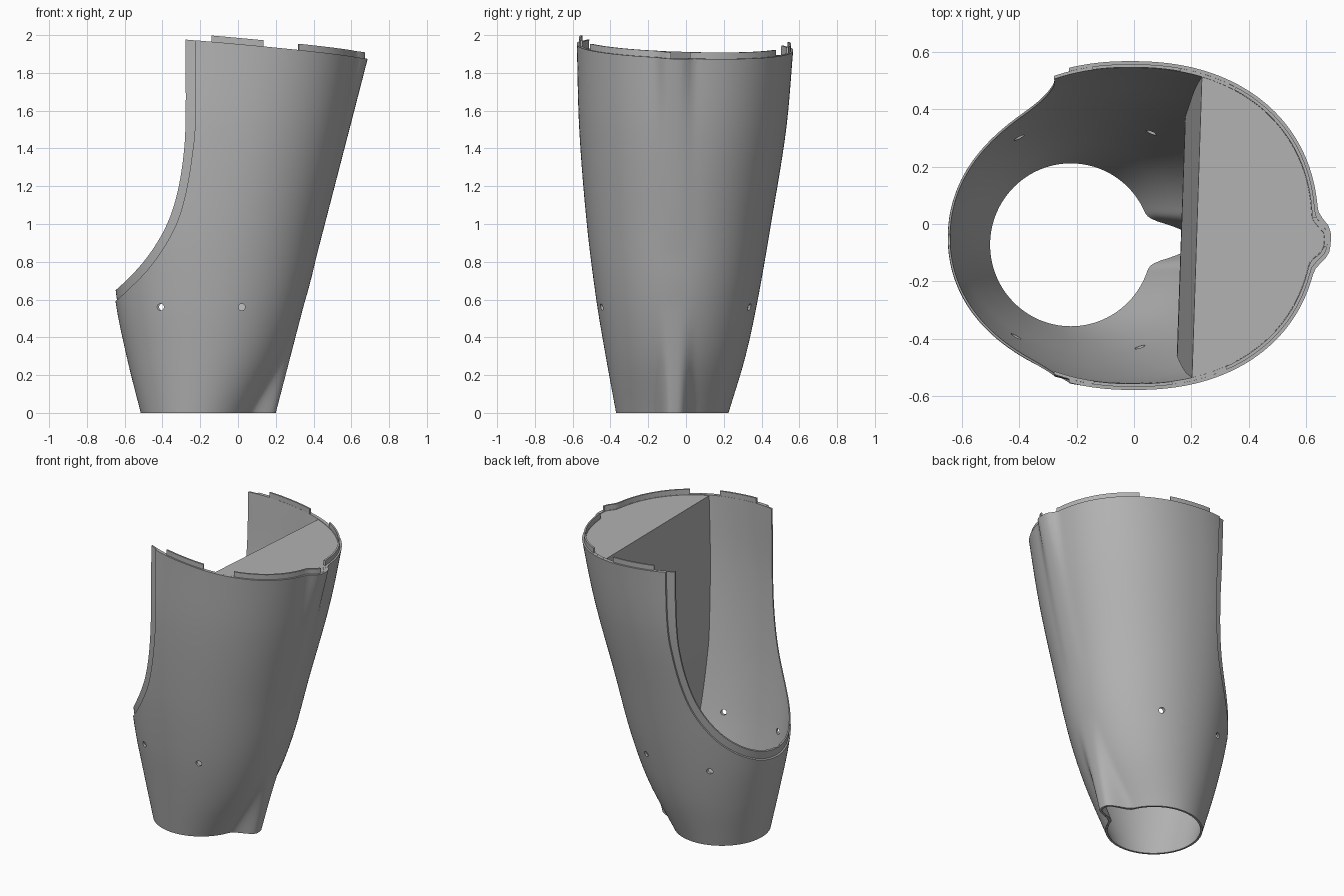
import bpy, bmesh, math
from mathutils import Matrix

if "Cube" in bpy.data.objects:
    bpy.data.objects.remove(bpy.data.objects["Cube"])

grey = bpy.data.materials.new("plain_grey")
grey.use_nodes = True
colour = (0.45, 0.45, 0.45, 1)
grey.diffuse_color = colour
grey.node_tree.nodes["Principled BSDF"].inputs["Base Color"].default_value = colour

# height, then back, front, right and left limits of the shell
SECTIONS = [
    (0, -.515, .075, -.37, .225),
    (.3, -.59, .245, -.425, .315),
    (.6, -.65, .357, -.475, .38),
    (1, -.69, .455, -.525, .45),
    (1.5, -.70, .575, -.565, .53),
    (1.95, -.65, .655, -.578, .57),
]
COLS, ROWS = 192, 44


def smooth_path(keys, u):
    """Cubic interpolation of rows (u, values...)"""
    i = 0
    while i < len(keys) - 2 and u > keys[i + 1][0]:
        i += 1

    def slope(j, k):
        a, b = keys[max(j - 1, 0)], keys[min(j + 1, len(keys) - 1)]
        return (b[k] - a[k]) / (b[0] - a[0])
    p, q = keys[i], keys[i + 1]
    h = q[0] - p[0]
    s = (u - p[0]) / h
    return [p[k] * (2*s**3 - 3*s*s + 1) + q[k] * (3*s*s - 2*s**3)
            + h * (slope(i, k) * (s**3 - 2*s*s + s) + slope(i + 1, k) * (s**3 - s*s))
            for k in range(1, len(p))]


def section(angle, z, depth):
    """Point on the shell, moved inward by depth, with the lower front ridge"""
    x0, x1, y0, y1 = smooth_path(SECTIONS, z)
    d = depth * (.6 + .2 * z)
    n = 2 + .12 * z
    c, s = math.cos(angle), math.sin(angle)
    x = (x0 + x1) / 2 + ((x1 - x0) / 2 - d) * math.copysign(abs(c) ** (2 / n), c)
    y = (y0 + y1) / 2 + ((y1 - y0) / 2 - d) * math.copysign(abs(s) ** (2 / n), s)
    if c > 0:
        bump = max(0, .2 + .26 * z - x1)
        x += bump * math.exp(-((y + .06) / (.078 - d)) ** 4)
    return x, y


def rim_height(x, y):
    return 1.935 - .09 * x - .03 * y


def shell_point(angle, t, depth, lift=0):
    z = t * rim_height(*section(angle, 1.93, depth))
    x, y = section(angle, z, depth)
    return x, y, z + lift


def smooth(ob):
    bpy.ops.object.select_all(action='DESELECT')
    ob.select_set(True)
    bpy.context.view_layer.objects.active = ob
    bpy.ops.object.shade_smooth_by_angle(angle=math.radians(30))


def finish(bm, name):
    bmesh.ops.recalc_face_normals(bm, faces=bm.faces)
    mesh = bpy.data.meshes.new(name)
    bm.to_mesh(mesh)
    bm.free()
    ob = bpy.data.objects.new(name, mesh)
    bpy.context.collection.objects.link(ob)
    mesh.materials.append(grey)
    smooth(ob)
    return ob


def skin(bm, loops, wrap):
    """Quads between successive loops; three or more loops close into a tube"""
    rows = [[bm.verts.new(p) for p in loop] for loop in loops]
    following = rows[1:] + (rows[:1] if len(rows) > 2 else [])
    for a, b in zip(rows, following):
        for i in range(len(a) if wrap else len(a) - 1):
            j = (i + 1) % len(a)
            bm.faces.new((a[i], a[j], b[j], b[i]))
    return rows


def make_shell(name, outer, inner):
    bm = bmesh.new()
    angles = [2 * math.pi * i / COLS for i in range(COLS)]
    steps = [r / ROWS for r in range(ROWS + 1)]
    loops = [[shell_point(a, t, outer) for a in angles] for t in steps]
    loops += [[shell_point(a, t, inner) for a in angles] for t in reversed(steps)]
    skin(bm, loops, True)
    return finish(bm, name)


def cut(ob, cutters):
    for cutter in cutters:
        cutter.hide_render = True
        mod = ob.modifiers.new("cut", 'BOOLEAN')
        mod.operation = 'DIFFERENCE'
        mod.solver = 'EXACT'
        mod.object = cutter
        bpy.context.view_layer.objects.active = ob
        bpy.ops.object.modifier_apply(modifier=mod.name)
    smooth(ob)


def opening_cutter(name, points):
    """Prism removing the back opening, seen from the side"""
    keys = [(i, *p) for i, p in enumerate(points)]
    fine = 8
    line = [smooth_path(keys, i / fine) for i in range((len(keys) - 1) * fine + 1)]
    line += [(-1.3, points[-1][1]), (-1.3, points[0][1])]
    bm = bmesh.new()
    for row in skin(bm, [[(x, y, z) for x, z in line] for y in (-1, 1)], True):
        bm.faces.new(row)
    return finish(bm, name)


def rod_cutter(name, centre, radius, length, axis):
    bm = bmesh.new()
    turn = Matrix.Rotation(math.pi / 2, 4, axis)
    bmesh.ops.create_cone(bm, cap_ends=True, segments=20, radius1=radius, radius2=radius,
                          depth=length, matrix=Matrix.Translation(centre) @ turn)
    return finish(bm, name)


# Two-layer shell: the inner layer forms a stepped lip round the opening
outer_shell = make_shell("outer_shell", 0, .012)
inner_shell = make_shell("inner_shell", .0122, .023)

step_cutter = opening_cutter("step_cutter", [
    (-.23, 2.2), (-.225, 1.6), (-.245, 1.35), (-.285, 1.13),
    (-.345, .96), (-.46, .78), (-.6, .635), (-.72, .53)])
lip_cutter = opening_cutter("lip_cutter", [
    (-.28, 2.2), (-.277, 1.6), (-.29, 1.35), (-.33, 1.13),
    (-.395, .96), (-.5, .8), (-.63, .665), (-.72, .6)])
notch_cutter = rod_cutter("notch_cutter", (-.64, -.055, .675), .03, .2, 'Y')
hole_cutters = [rod_cutter("hole_cutter", (x, y, .56), .018, .3, 'X')
                for x, y in ((-.41, -.42), (.02, -.45), (-.4, .34), (.06, .34))]

cut(outer_shell, [step_cutter] + hole_cutters)
cut(inner_shell, [lip_cutter, notch_cutter] + hole_cutters)
for helper in [step_cutter, lip_cutter, notch_cutter] + hole_cutters:
    bpy.data.objects.remove(helper)

# Raised locating tabs on the top rim
for name, start, end in (("right_side_tab", -101, -80), ("left_side_tab", 77, 101),
                         ("front_right_tab", -62, -6), ("front_left_tab", 2, 58)):
    bm = bmesh.new()
    angles = [math.radians(start + (end - start) * i / 24) for i in range(25)]
    rows = skin(bm, [[shell_point(a, 1, d, lift) for a in angles]
                     for d, lift in ((.011, -.01), (.011, .033), (.022, .033), (.022, -.01))], False)
    for i in (0, -1):
        bm.faces.new([r[i] for r in rows])
    finish(bm, name)


def wall_angle(t, side):
    """Angle at which the dividing wall meets the shell"""
    low, high = 0, math.pi
    for _ in range(30):
        mid = (low + high) / 2
        x, y, z = shell_point(side * mid, t, .02)
        if x > .165 + .06 * max(0, z - 1) + .035 * y:
            low = mid
        else:
            high = mid
    return side * low


# Inner dividing wall
bm = bmesh.new()
heights = [.08 + .918 * i / 30 for i in range(31)]
skin_rows = [[bm.verts.new(shell_point(wall_angle(t, s), t, .02)) for s in (-1, 1)]
             for t in heights]
for a, b in zip(skin_rows, skin_rows[1:]):
    bm.faces.new((a[0], a[1], b[1], b[0]))
finish(bm, "dividing_wall")

# Plate closing the front compartment
bm = bmesh.new()
first, last = wall_angle(.998, -1), wall_angle(.998, 1)
bm.faces.new([bm.verts.new(shell_point(first + (last - first) * i / 64, .998, .02))
              for i in range(65)])
finish(bm, "top_plate")
